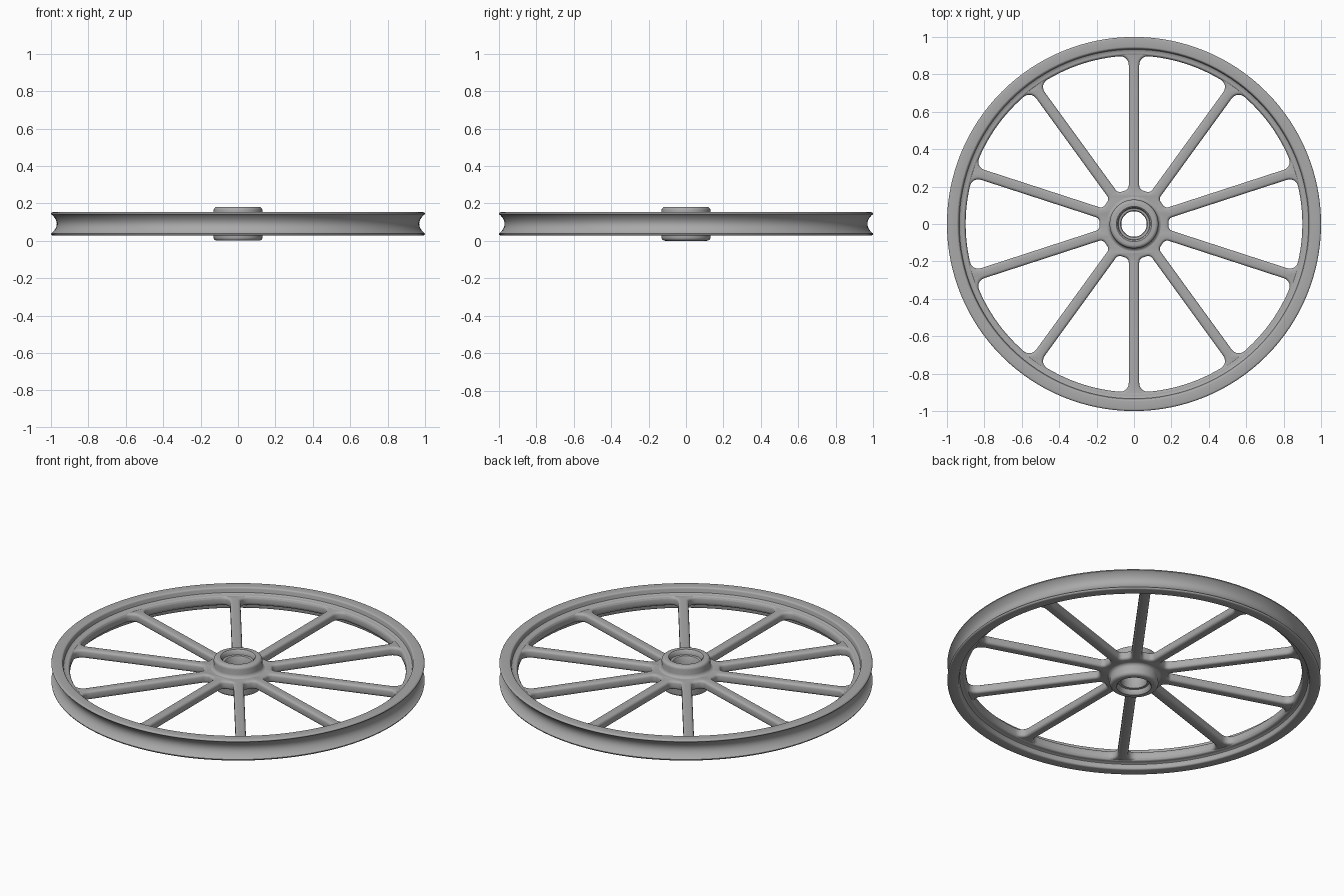
import bpy, bmesh, math
from math import sin, cos, pi, asin, atan2

cube = bpy.data.objects.get("Cube")
if cube:
    bpy.data.objects.remove(cube, do_unlink=True)

MID = 0.091          # height of the wheel's middle plane
SPOKES = 10
HALF_SPOKE = 0.028

steel = bpy.data.materials.new("grey_metal")
steel.use_nodes = True
GREY = (0.4, 0.4, 0.4, 1)
steel.diffuse_color = GREY
steel.node_tree.nodes["Principled BSDF"].inputs["Base Color"].default_value = GREY


def finish(obj, angle):
    obj.data.materials.clear()
    obj.data.materials.append(steel)
    bpy.ops.object.select_all(action='DESELECT')
    obj.select_set(True)
    bpy.context.view_layer.objects.active = obj
    bpy.ops.object.shade_smooth_by_angle(angle=math.radians(angle))


def lathe(name, half, steps, angle=40):
    """Spin a closed section, given as its upper half and mirrored downward."""
    section = half + [(r, -z) for r, z in reversed(half) if abs(z) > 1e-6]
    bm = bmesh.new()
    rings = []
    for i in range(steps):
        a = 2 * pi * i / steps
        rings.append([bm.verts.new((r * cos(a), r * sin(a), z + MID)) for r, z in section])
    n = len(section)
    for i in range(steps):
        p, q = rings[i], rings[(i + 1) % steps]
        for j in range(n):
            k = (j + 1) % n
            bm.faces.new((p[j], q[j], q[k], p[k]))
    bmesh.ops.recalc_face_normals(bm, faces=bm.faces)
    mesh = bpy.data.meshes.new(name)
    bm.to_mesh(mesh)
    bm.free()
    obj = bpy.data.objects.new(name, mesh)
    bpy.context.collection.objects.link(obj)
    finish(obj, angle)


def arc(cx, cz, rad, start, end, n):
    return [(cx + rad * cos(start + (end - start) * i / n),
             cz + rad * sin(start + (end - start) * i / n)) for i in range(n + 1)]


# Rim: inner flange, raised lips and a hollow outer groove
groove = [(0.969 + 0.024 * (i / 6) ** 2, 0.047 * i / 6) for i in range(7)]
lip = arc(0.99, 0.052, 0.01, 0, pi / 2, 4)
rim = groove + lip + arc(0.948, 0.052, 0.01, pi / 2, pi, 4)
rim += [(0.934, 0.034), (0.926, 0.029), (0.914, 0.028)]
rim += arc(0.914, 0.016, 0.012, pi / 2, pi, 4)
lathe("rim", rim, 128)

# Hub: rounded boss with a flared foot and a stepped bore
hub = [(0.068, 0.055), (0.072, 0.06), (0.084, 0.062), (0.086, 0.082), (0.094, 0.09)]
hub += arc(0.112, 0.072, 0.0185, pi / 2, 0, 5)
hub += arc(0.15, 0.044, 0.02, pi, 1.5 * pi, 4) + [(0.168, 0.022)]
lathe("hub", hub, 64)


# Spoke web: plate with rounded windows between the spokes
def window(mid_angle, grow):
    corners = []
    half = pi / SPOKES
    for rad, fillet, outer in ((0.90, 0.045, True), (0.185, 0.027, False)):
        r = rad - fillet if outer else rad + fillet
        phi = half - asin((HALF_SPOKE + fillet) / r)    # from window middle
        start = phi if outer else half + pi / 2
        end = half + pi / 2 if outer else phi + pi
        corners.append([(r * cos(phi) + (fillet + grow) * cos(t), r * sin(phi) + (fillet + grow) * sin(t))
                        for t in (start + (end - start) * i / 6 for i in range(7))])
    left = corners[0] + corners[1]
    right = [(x, -y) for x, y in reversed(left)]
    # outer and inner edges follow circles about the axle
    span = atan2(left[0][1], left[0][0])
    rad = math.hypot(*left[0])
    rim_edge = [(rad * cos(t), rad * sin(t)) for t in (span * (i / 6 - 1) for i in range(1, 12))]
    points = left + right + rim_edge
    c, s = cos(mid_angle), sin(mid_angle)
    return [(x * c - y * s, x * s + y * c) for x, y in points]


BEVEL = 0.014
curve = bpy.data.curves.new("web_outline", 'CURVE')
curve.dimensions = '2D'
curve.fill_mode = 'BOTH'
curve.extrude = 0.011
curve.bevel_depth = BEVEL
curve.bevel_resolution = 2


def add_loop(points):
    spline = curve.splines.new('POLY')
    spline.points.add(len(points) - 1)
    for p, (x, y) in zip(spline.points, points):
        p.co = (x, y, 0, 1)
    spline.use_cyclic_u = True


add_loop(arc(0, 0, 0.925, 0, 2 * pi * 127 / 128, 127))
add_loop(arc(0, 0, 0.12, 0, 2 * pi * 63 / 64, 63))
for i in range(SPOKES):
    add_loop(window(2 * pi * i / SPOKES, BEVEL))

outline = bpy.data.objects.new("web_outline", curve)
bpy.context.collection.objects.link(outline)
graph = bpy.context.evaluated_depsgraph_get()
mesh = bpy.data.meshes.new_from_object(outline.evaluated_get(graph))
bpy.data.objects.remove(outline, do_unlink=True)
bm = bmesh.new()
bm.from_mesh(mesh)
bmesh.ops.remove_doubles(bm, verts=bm.verts, dist=0.0002)
bmesh.ops.recalc_face_normals(bm, faces=bm.faces)
bmesh.ops.translate(bm, verts=bm.verts, vec=(0, 0, MID))
bm.to_mesh(mesh)
bm.free()
web = bpy.data.objects.new("spokes", mesh)
bpy.context.collection.objects.link(web)
finish(web, 40)
